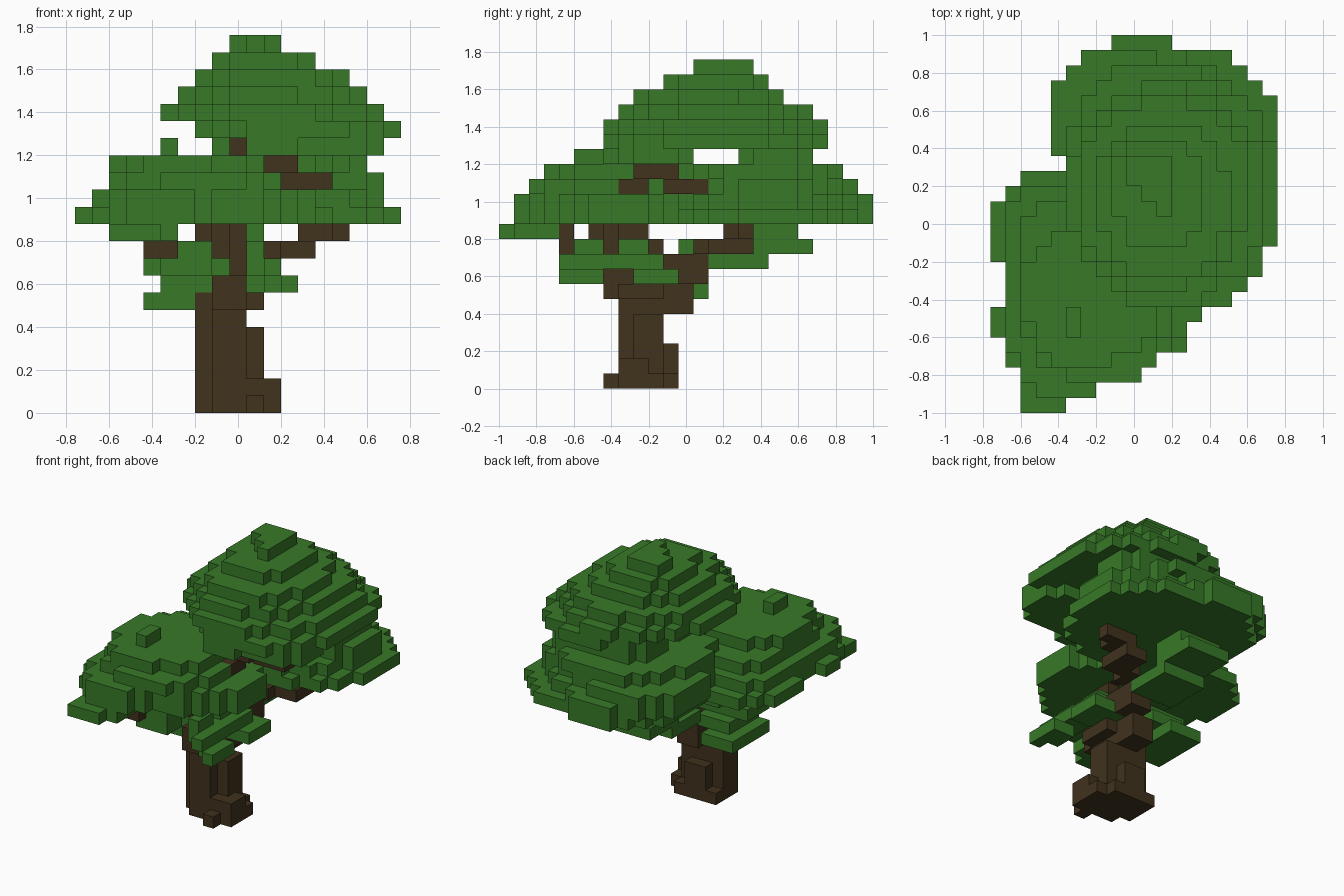
import bpy
import bmesh
import random
from mathutils import Vector

CELL = 0.08
ORIGIN = Vector((-0.76, -1.0, 0.0))
random.seed(4)

default_cube = bpy.data.objects.get("Cube")
if default_cube:
    bpy.data.objects.remove(default_cube, do_unlink=True)


def make_material(name, colour):
    material = bpy.data.materials.new(name)
    material.use_nodes = True
    material.diffuse_color = colour
    shader = material.node_tree.nodes["Principled BSDF"]
    shader.inputs["Base Color"].default_value = colour
    shader.inputs["Roughness"].default_value = 0.9
    return material


bark_brown = make_material("bark brown", (0.052, 0.032, 0.0125, 1))
leaf_green = make_material("leaf green", (0.038, 0.19, 0.021, 1))


def block(x_start, x_end, y_start, y_end, z_start, z_end):
    """Cells of a solid box."""
    return {(x, y, z)
            for x in range(x_start, x_end)
            for y in range(y_start, y_end)
            for z in range(z_start, z_end)}


def disc(z, x_start, x_end, y_start, y_end, power=2.1):
    """Cells of a rounded one-cell-thick slab with a slightly ragged rim."""
    x_mid, y_mid = (x_start + x_end) / 2, (y_start + y_end) / 2
    x_radius, y_radius = (x_end - x_start) / 2, (y_end - y_start) / 2

    def inside(cell):
        across = abs(cell[0] + 0.5 - x_mid) / x_radius
        along = abs(cell[1] + 0.5 - y_mid) / y_radius
        return across ** power + along ** power <= 1 + random.uniform(-0.08, 0.08)

    slab = sorted(block(x_start, x_end, y_start, y_end, z, z + 1))
    return set(filter(inside, slab))


# Axes are ordered so that face normals point outwards
AXES = [Vector((1, 0, 0)), Vector((0, 1, 0)), Vector((0, 0, 1))]
taken = set()
parts = []


def add_part(name, shapes, material):
    """Reserve the cells of a part that no earlier part uses."""
    cells = set().union(*shapes) - taken
    taken.update(cells)
    parts.append((name, cells, material))


def build_part(name, cells, material):
    """Make one mesh from the cell faces that no other cell covers."""
    bm = bmesh.new()
    corners = {}

    def corner(point):
        key = tuple(round(value) for value in point)
        if key not in corners:
            corners[key] = bm.verts.new(ORIGIN + Vector(key) * CELL)
        return corners[key]

    for cell in sorted(cells):
        base = Vector(cell)
        for axis in range(3):
            side_a, side_b = AXES[axis - 2], AXES[axis - 1]
            for sign in (1, -1):
                neighbour = tuple(round(value) for value in base + AXES[axis] * sign)
                if neighbour in taken:
                    continue
                start = base + AXES[axis] * max(sign, 0)
                ring = [start, start + side_a, start + side_a + side_b, start + side_b]
                bm.faces.new([corner(point) for point in ring[::sign]])

    mesh = bpy.data.meshes.new(name)
    bm.to_mesh(mesh)
    bm.free()
    mesh.materials.append(material)
    part = bpy.data.objects.new(name, mesh)
    bpy.context.collection.objects.link(part)


# Trunk with roots, a flared fork and a narrow leader reaching the crown
add_part("trunk", [
    block(7, 11, 9, 11, 0, 5),
    block(8, 10, 8, 9, 0, 6),
    block(7, 11, 9, 12, 0, 1),
    block(8, 12, 8, 11, 0, 1),
    block(10, 11, 7, 8, 0, 1),
    block(10, 12, 8, 10, 1, 2),
    block(8, 10, 11, 12, 1, 3),
    block(7, 10, 9, 11, 5, 7),
    block(8, 10, 11, 13, 5, 7),
    block(8, 11, 8, 11, 6, 7),
    block(8, 10, 7, 8, 6, 7),
    block(8, 10, 7, 11, 7, 8),
    block(9, 10, 8, 11, 8, 9),
    block(8, 9, 7, 9, 9, 10),
    block(9, 10, 8, 11, 9, 10),
    block(7, 8, 6, 8, 10, 11),
    block(8, 9, 7, 9, 10, 11),
    block(9, 10, 8, 10, 10, 11),
    block(9, 10, 9, 11, 11, 16),
], bark_brown)

# Limbs under each canopy
add_part("front_branch", [
    block(4, 6, 4, 5, 9, 11),
], bark_brown)
add_part("back_branch", [
    block(9, 11, 12, 14, 7, 8),
    block(9, 11, 11, 14, 8, 9),
    block(11, 12, 13, 15, 9, 10),
    block(12, 14, 14, 17, 9, 10),
    block(13, 15, 15, 17, 10, 11),
    block(15, 16, 16, 17, 10, 11),
], bark_brown)
add_part("upper_branch", [
    block(10, 13, 9, 12, 14, 15),
    block(12, 15, 11, 14, 13, 14),
    block(11, 12, 8, 10, 13, 14),
], bark_brown)

# Small leaf clumps around the trunk
add_part("front_left_clump", [
    block(12, 13, 4, 7, 7, 8),
    block(11, 12, 5, 7, 7, 8),
    block(11, 12, 4, 7, 8, 9),
    block(10, 11, 5, 7, 8, 10),
], leaf_green)
add_part("left_clump", [
    block(10, 13, 9, 12, 7, 8),
    block(10, 12, 7, 11, 8, 9),
    block(10, 11, 8, 10, 9, 10),
], leaf_green)
add_part("right_clump", [
    disc(6, 4, 7, 9, 14, 4),
    block(5, 8, 9, 13, 7, 8),
    block(4, 9, 9, 12, 8, 9),
    block(6, 8, 12, 13, 9, 10),
], leaf_green)
add_part("front_right_clump", [
    block(5, 8, 5, 7, 8, 9),
    block(6, 8, 5, 7, 9, 10),
], leaf_green)
add_part("back_clump", [
    disc(8, 7, 11, 14, 18, 3),
    disc(9, 7, 11, 17, 21, 3),
    disc(10, 7, 11, 17, 20, 3),
], leaf_green)

# Low, wide canopy at the front
add_part("front_canopy", [
    block(2, 5, 0, 4, 10, 11),
    block(5, 6, 1, 4, 10, 11),
    disc(11, 1, 14, 3, 13),
    disc(11, 0, 10, 2, 10, 1.6),
    disc(11, 1, 9, 1, 11),
    disc(11, 0, 8, 9, 16),
    disc(12, 1, 14, 3, 13),
    disc(12, 1, 9, 1, 11),
    disc(12, 1, 8, 8, 15),
    disc(13, 2, 12, 2, 13),
    disc(13, 2, 8, 8, 14),
    disc(14, 2, 11, 3, 12),
    block(5, 6, 5, 7, 15, 16),
], leaf_green)

# Middle canopy at the back
add_part("back_canopy", [
    disc(11, 5, 15, 13, 25),
    disc(11, 6, 19, 12, 24),
    disc(12, 4, 15, 13, 25),
    disc(12, 5, 18, 12, 23),
    disc(13, 4, 14, 14, 24, 2.5),
    disc(13, 6, 18, 14, 22),
    disc(14, 5, 17, 12, 23),
    disc(15, 8, 17, 16, 21, 2.5),
], leaf_green)

# Tall stepped crown
add_part("top_canopy", [
    block(10, 13, 7, 8, 15, 16),
    disc(15, 10, 18, 8, 13),
    disc(16, 7, 19, 7, 22),
    disc(17, 5, 18, 7, 22),
    disc(18, 6, 17, 8, 21),
    disc(19, 7, 16, 9, 19),
    disc(20, 8, 14, 11, 18),
    block(9, 12, 15, 17, 21, 22),
    block(10, 12, 14, 15, 21, 22),
    block(11, 12, 13, 14, 21, 22),
], leaf_green)

for part_data in parts:
    build_part(*part_data)
